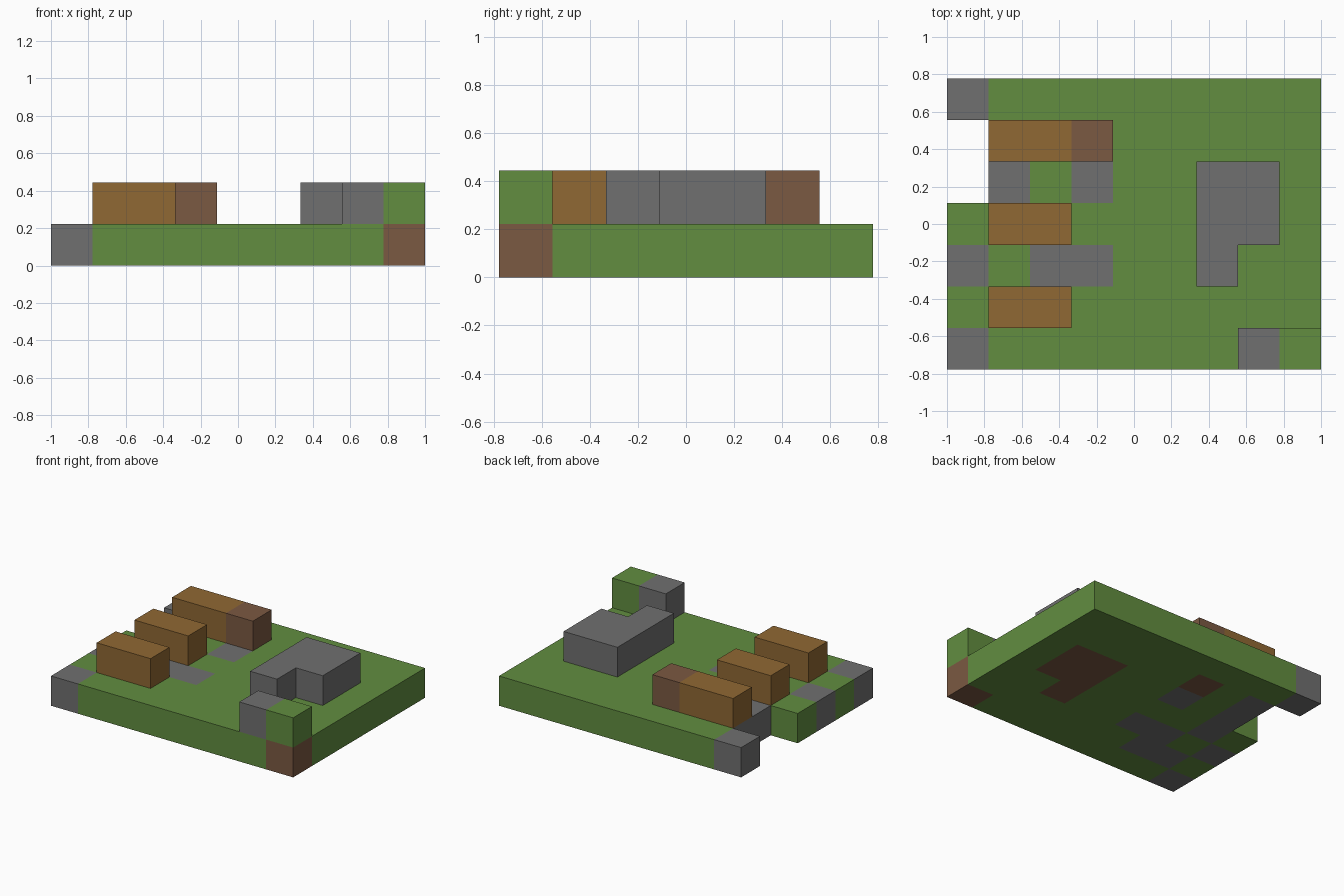
import bpy
import bmesh
import math
from mathutils import Vector

if "Cube" in bpy.data.objects:
    bpy.data.objects.remove(bpy.data.objects["Cube"], do_unlink=True)

COLS, ROWS = 9, 7
S = 2 / COLS  # edge of one block


def material(name, rgb):
    m = bpy.data.materials.new(name)
    m.use_nodes = True
    m.diffuse_color = (*rgb, 1)
    bsdf = next(n for n in m.node_tree.nodes if n.type == "BSDF_PRINCIPLED")
    bsdf.inputs["Base Color"].default_value = (*rgb, 1)
    bsdf.inputs["Roughness"].default_value = 1
    return m


MATS = {
    "G": material("grass green", (0.122, 0.270, 0.051)),
    "S": material("stone grey", (0.162, 0.162, 0.162)),
    "W": material("wood brown", (0.279, 0.138, 0.033)),
    "D": material("dirt brown", (0.198, 0.100, 0.054)),
}

# Ground layer, back row first, left to right along x
GROUND = [
    "SGGGGGGGG",
    ".SGDGGGGG",
    ".SGSGGDDG",
    "GSGGGGDDG",
    "SGSSGGDGG",
    "GSSGGGGGG",
    "SGGGGGGGD",
]


def block(letter, x0, x1, y0, y1, z=1):
    """Cells of a rectangular run of blocks, ends included."""
    return {(x, y, z): letter for x in range(x0, x1 + 1) for y in range(y0, y1 + 1)}


parts = {
    "ground": {(x, ROWS - 1 - r, 0): c for r, line in enumerate(GROUND)
               for x, c in enumerate(line) if c != "."},
    "back_log": block("W", 1, 2, 5, 5) | block("D", 3, 3, 5, 5),
    "middle_log": block("W", 1, 2, 3, 3),
    "front_log": block("W", 1, 2, 1, 1),
    "stone_pile": block("S", 6, 7, 3, 4) | block("S", 6, 6, 2, 2),
    "corner_step": block("S", 7, 7, 0, 0) | block("G", 8, 8, 0, 0),
}
solid = set().union(*parts.values())


def build(name, cells):
    """Outer skin of the blocks, with flat areas of one colour merged."""
    bm = bmesh.new()
    letters = sorted(set(cells.values()))
    for (x, y, z), letter in cells.items():
        centre = Vector((x - (COLS - 1) / 2, y - (ROWS - 1) / 2, z + 0.5))
        for axis in range(3):
            for sign in (-1, 1):
                step = [0, 0, 0]
                step[axis] = sign
                if (x + step[0], y + step[1], z + step[2]) in solid:
                    continue
                n = Vector(step)
                u = Vector((0, 0, 0))
                u[(axis + 1) % 3] = 1
                v = n.cross(u)
                corners = [centre + (n + a * u + b * v) / 2
                           for a, b in ((-1, -1), (1, -1), (1, 1), (-1, 1))]
                face = bm.faces.new([bm.verts.new(c * S) for c in corners])
                face.material_index = letters.index(letter)
    bmesh.ops.remove_doubles(bm, verts=bm.verts, dist=S / 100)
    bmesh.ops.dissolve_limit(bm, angle_limit=math.radians(1), verts=bm.verts,
                             edges=bm.edges, delimit={"MATERIAL"})
    mesh = bpy.data.meshes.new(name)
    bm.to_mesh(mesh)
    bm.free()
    for letter in letters:
        mesh.materials.append(MATS[letter])
    bpy.context.collection.objects.link(bpy.data.objects.new(name, mesh))


for part_name, part_cells in parts.items():
    build(part_name, part_cells)
